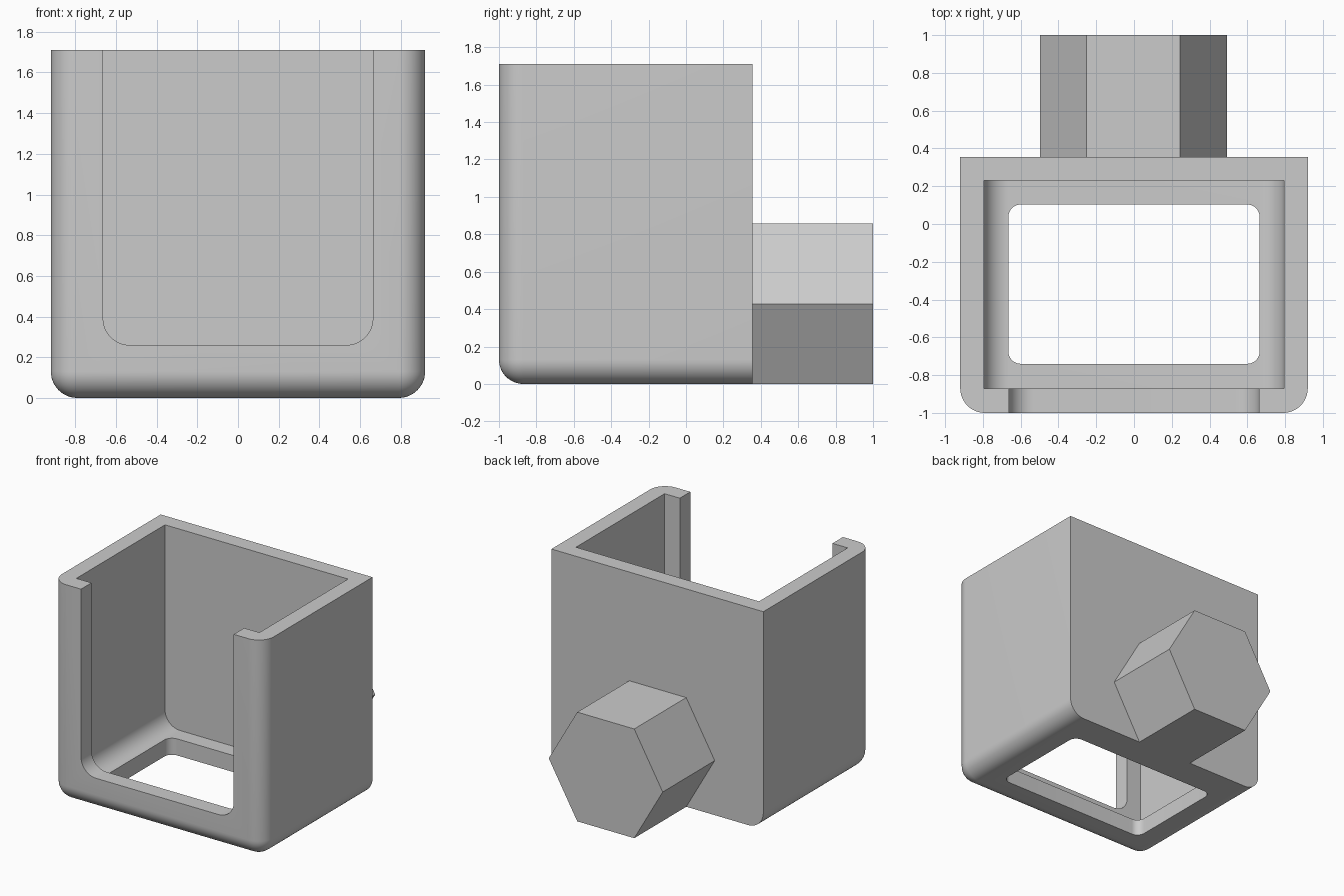
import bpy, bmesh, math

if "Cube" in bpy.data.objects:
    bpy.data.objects.remove(bpy.data.objects["Cube"])

grey = bpy.data.materials.new("light grey")
grey.diffuse_color = (0.6, 0.6, 0.6, 1)
grey.use_nodes = True
grey.node_tree.nodes["Principled BSDF"].inputs["Base Color"].default_value = grey.diffuse_color


def box(name, lo, hi, radius=0, rounded=None):
    """Box between two corners; edges whose midpoint passes the rule are rounded."""
    bm = bmesh.new()
    bmesh.ops.create_cube(bm, size=1)
    for v in bm.verts:
        v.co = [lo[i] if v.co[i] < 0 else hi[i] for i in range(3)]
    if rounded:
        edges = []
        for e in bm.edges:
            mid = (e.verts[0].co + e.verts[1].co) / 2
            # -1 / 0 / 1 per axis: which side of the box the edge lies on
            side = [round(2 * (mid[i] - lo[i]) / (hi[i] - lo[i]) - 1) for i in range(3)]
            if rounded(*side):
                edges.append(e)
        bmesh.ops.bevel(bm, geom=edges, offset=radius, segments=12, profile=0.5,
                        affect='EDGES', clamp_overlap=True)
    bmesh.ops.recalc_face_normals(bm, faces=bm.faces)
    return add_object(name, bm)


def add_object(name, bm):
    mesh = bpy.data.meshes.new(name)
    bm.to_mesh(mesh)
    bm.free()
    mesh.materials.append(grey)
    obj = bpy.data.objects.new(name, mesh)
    bpy.context.collection.objects.link(obj)
    return obj


def cut(target, cutter):
    mod = target.modifiers.new("cut", 'BOOLEAN')
    mod.operation, mod.solver, mod.object = 'DIFFERENCE', 'EXACT', cutter
    bpy.context.view_layer.objects.active = target
    bpy.ops.object.modifier_apply(modifier=mod.name)
    bpy.data.objects.remove(cutter)


# Holder body: rounded front uprights, front bottom edge and side bottom edges
holder = box("holder", (-0.92, -1, 0), (0.92, 0.355, 1.71), 0.13,
             lambda x, y, z: (z == 0 and y == -1) or (z == -1 and y != 1))

# Inner cavity with rounded lower side edges
cut(holder, box("cavity_cutter", (-0.795, -0.87, 0.13), (0.795, 0.23, 2), 0.13,
                lambda x, y, z: z == -1 and y == 0))

# Open front slot with rounded lower corners
cut(holder, box("slot_cutter", (-0.663, -1.2, 0.26), (0.663, -0.5, 2), 0.13,
                lambda x, y, z: z == -1 and y == 0))

# Floor window with rounded corners
cut(holder, box("floor_cutter", (-0.665, -0.74, -0.2), (0.665, 0.103, 0.2), 0.065,
                lambda x, y, z: z == 0))

# Hexagonal mounting peg on the back
bm = bmesh.new()
ring = [bm.verts.new((-0.003 + 0.495 * math.cos(k * math.pi / 3), 0.355,
                      0.428 + 0.495 * math.sin(k * math.pi / 3))) for k in range(6)]
face = bm.faces.new(ring)
top = bmesh.ops.extrude_face_region(bm, geom=[face], use_keep_orig=True)
bmesh.ops.translate(bm, vec=(0, 0.645, 0),
                    verts=[g for g in top["geom"] if isinstance(g, bmesh.types.BMVert)])
bmesh.ops.recalc_face_normals(bm, faces=bm.faces)
add_object("hex_peg", bm)

# Smooth rounded edges only
bpy.ops.object.select_all(action='DESELECT')
holder.select_set(True)
bpy.context.view_layer.objects.active = holder
bpy.ops.object.shade_smooth_by_angle(angle=math.radians(30))
